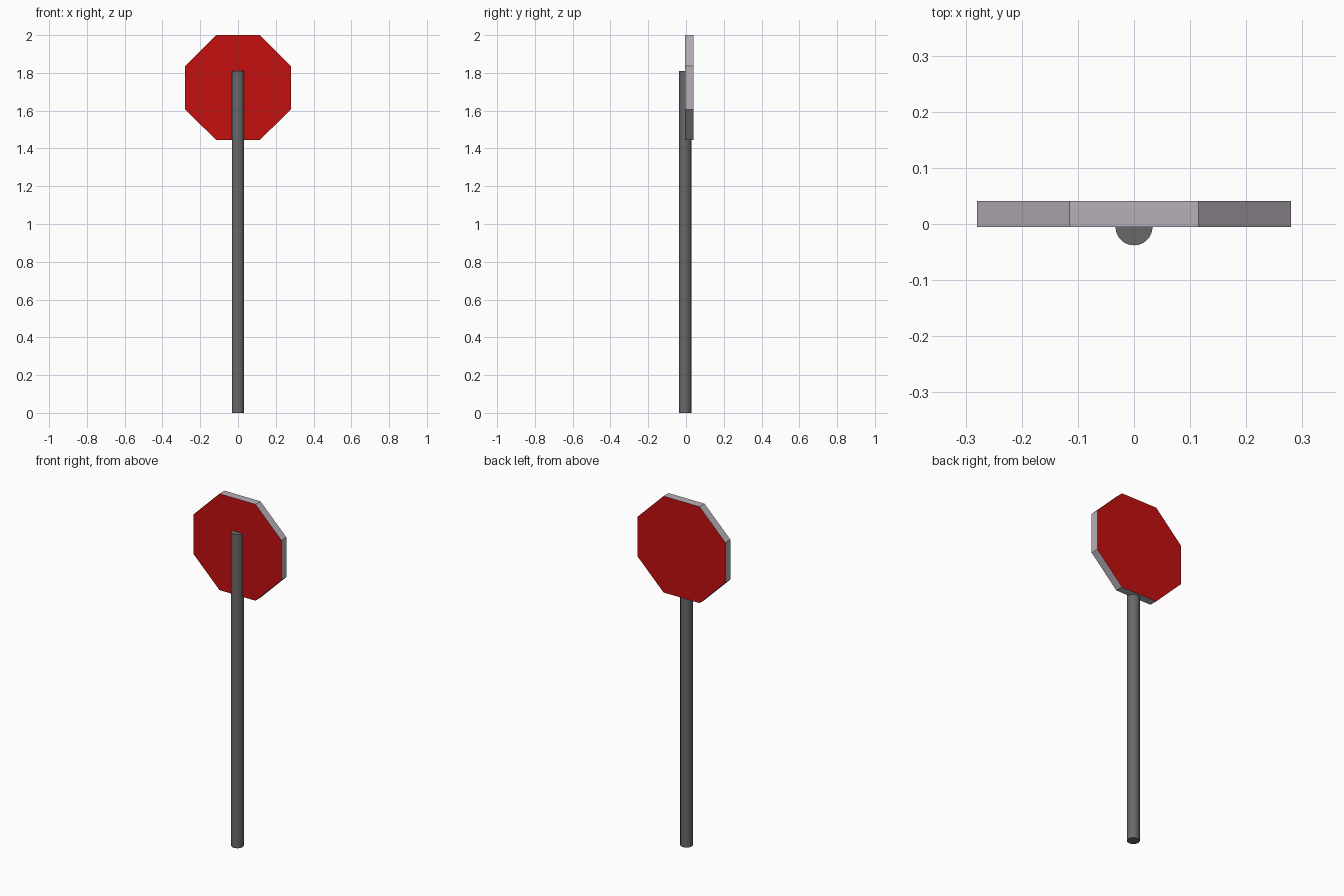
import bpy, bmesh

if "Cube" in bpy.data.objects:
    bpy.data.objects.remove(bpy.data.objects["Cube"])

def material(name, rgb):
    m = bpy.data.materials.new(name)
    m.diffuse_color = (*rgb, 1)
    m.use_nodes = True
    m.node_tree.nodes["Principled BSDF"].inputs["Base Color"].default_value = m.diffuse_color
    return m

red = material("red_paint", (0.55, 0.005, 0.005))
rim = material("rim_metal", (0.48, 0.43, 0.48))
steel = material("post_steel", (0.14, 0.14, 0.14))

# Post, running up into the back half of the plate
POST_H = 1.81
bpy.ops.mesh.primitive_cylinder_add(vertices=32, radius=0.033, depth=POST_H,
                                    location=(0, -0.005, POST_H / 2))
post = bpy.context.object
post.name = "post"
post.data.materials.append(steel)
bpy.ops.object.shade_smooth_by_angle()

# Octagonal plate: red faces, bare metal rim
HALF_W, HALF_H, CORNER, MID_Z = 0.28, 0.278, 0.115, 1.722
FRONT_Y, BACK_Y = -0.005, 0.041
quarter = [(HALF_W, CORNER), (CORNER, HALF_H)]
outline = (quarter + [(-x, z) for x, z in reversed(quarter)]
           + [(-x, -z) for x, z in quarter]
           + [(x, -z) for x, z in reversed(quarter)])

bm = bmesh.new()
face = bm.faces.new([bm.verts.new((x, FRONT_Y, z)) for x, z in outline])
ext = bmesh.ops.extrude_face_region(bm, geom=[face], use_keep_orig=True)
moved = [v for v in ext["geom"] if isinstance(v, bmesh.types.BMVert)]
bmesh.ops.translate(bm, verts=moved, vec=(0, BACK_Y - FRONT_Y, 0))
bmesh.ops.recalc_face_normals(bm, faces=bm.faces)
for f in bm.faces:
    f.material_index = 0 if abs(f.normal.y) > 0.5 else 1
mesh = bpy.data.meshes.new("sign_plate")
bm.to_mesh(mesh)
bm.free()
mesh.materials.append(red)
mesh.materials.append(rim)
plate = bpy.data.objects.new("sign_plate", mesh)
plate.location.z = MID_Z
bpy.context.collection.objects.link(plate)
